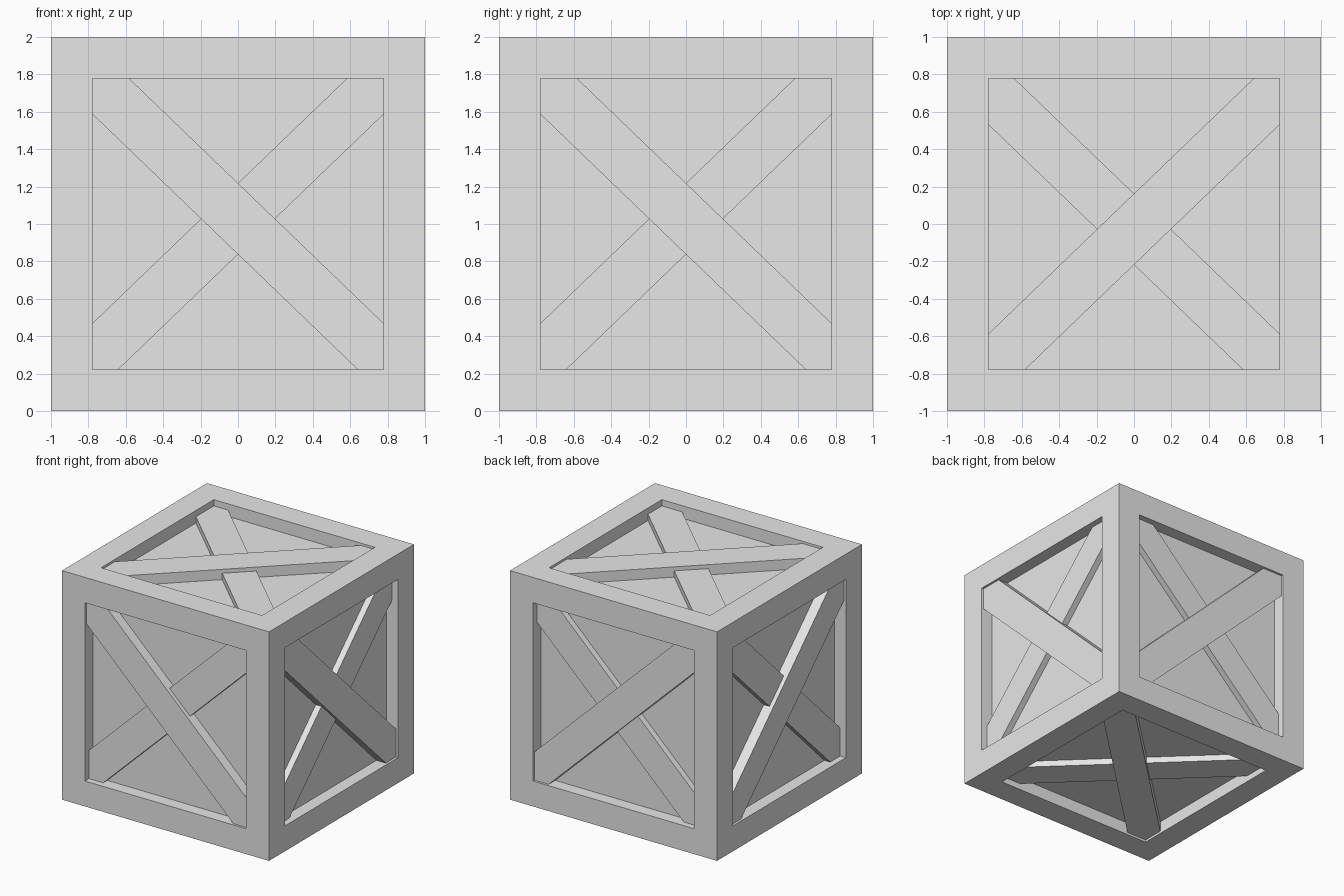
import bpy
import bmesh
import math
from mathutils import Matrix, Vector

HALF = 1.0            # half the crate's side
FRAME = 0.222         # width of the frame boards
PANEL_DEPTH = 0.11    # how far the panels sit below the frame
BAR_WIDTH = 0.274
BAR_LENGTH = 2.26     # ends are let into the frame
BAR_ANGLE = math.radians(43.9)
BAR_SHIFT = 0.028     # the braces cross slightly off centre

old = bpy.data.objects.get("Cube")
if old:
    bpy.data.objects.remove(old, do_unlink=True)

grey = bpy.data.materials.new("light_grey")
grey.use_nodes = True
colour = (0.8, 0.8, 0.8, 1)
grey.diffuse_color = colour
grey.node_tree.nodes["Principled BSDF"].inputs["Base Color"].default_value = colour


def add_object(name, bm):
    bmesh.ops.recalc_face_normals(bm, faces=bm.faces)
    mesh = bpy.data.meshes.new(name)
    bm.to_mesh(mesh)
    bm.free()
    mesh.materials.append(grey)
    obj = bpy.data.objects.new(name, mesh)
    bpy.context.collection.objects.link(obj)


# Crate body: a cube with a sunken panel in every face
bm = bmesh.new()
bmesh.ops.create_cube(bm, size=2 * HALF, matrix=Matrix.Translation((0, 0, HALF)))
panels = list(bm.faces)
bmesh.ops.inset_individual(bm, faces=panels, thickness=FRAME, use_even_offset=True)
bmesh.ops.inset_individual(bm, faces=panels, thickness=0, depth=-PANEL_DEPTH)
add_object("crate_frame_and_panels", bm)


def add_brace(name, u, v, n, angle, depth, shift):
    """Diagonal board on the side facing n, its top sunk by depth."""
    base = PANEL_DEPTH + 0.02
    side = Matrix((u, v, n)).transposed().to_4x4()
    side.translation = Vector((0, 0, HALF))
    place = Matrix.Translation((0, shift, HALF - (depth + base) / 2))
    size = Matrix.Diagonal((BAR_LENGTH, BAR_WIDTH, base - depth, 1))
    bm = bmesh.new()
    bmesh.ops.create_cube(bm, size=1)
    bm.transform(side @ place @ Matrix.Rotation(angle, 4, "Z") @ size)
    add_object(name, bm)


# Crossed braces: the upper board runs over the lower one on each side
X, Y, Z = Vector((1, 0, 0)), Vector((0, 1, 0)), Vector((0, 0, 1))
sides = [
    ("front", X, Z, -Y, -1), ("back", X, Z, Y, -1),
    ("left", Y, Z, X, -1), ("right", Y, Z, -X, -1),
    ("top", X, Y, Z, 1), ("bottom", X, Y, -Z, 1),
]
for name, u, v, n, slope in sides:
    shift = -slope * BAR_SHIFT
    add_brace(name + "_upper_brace", u, v, n, slope * BAR_ANGLE, 0.02, shift)
    add_brace(name + "_lower_brace", u, v, n, -slope * BAR_ANGLE, 0.055, shift)
